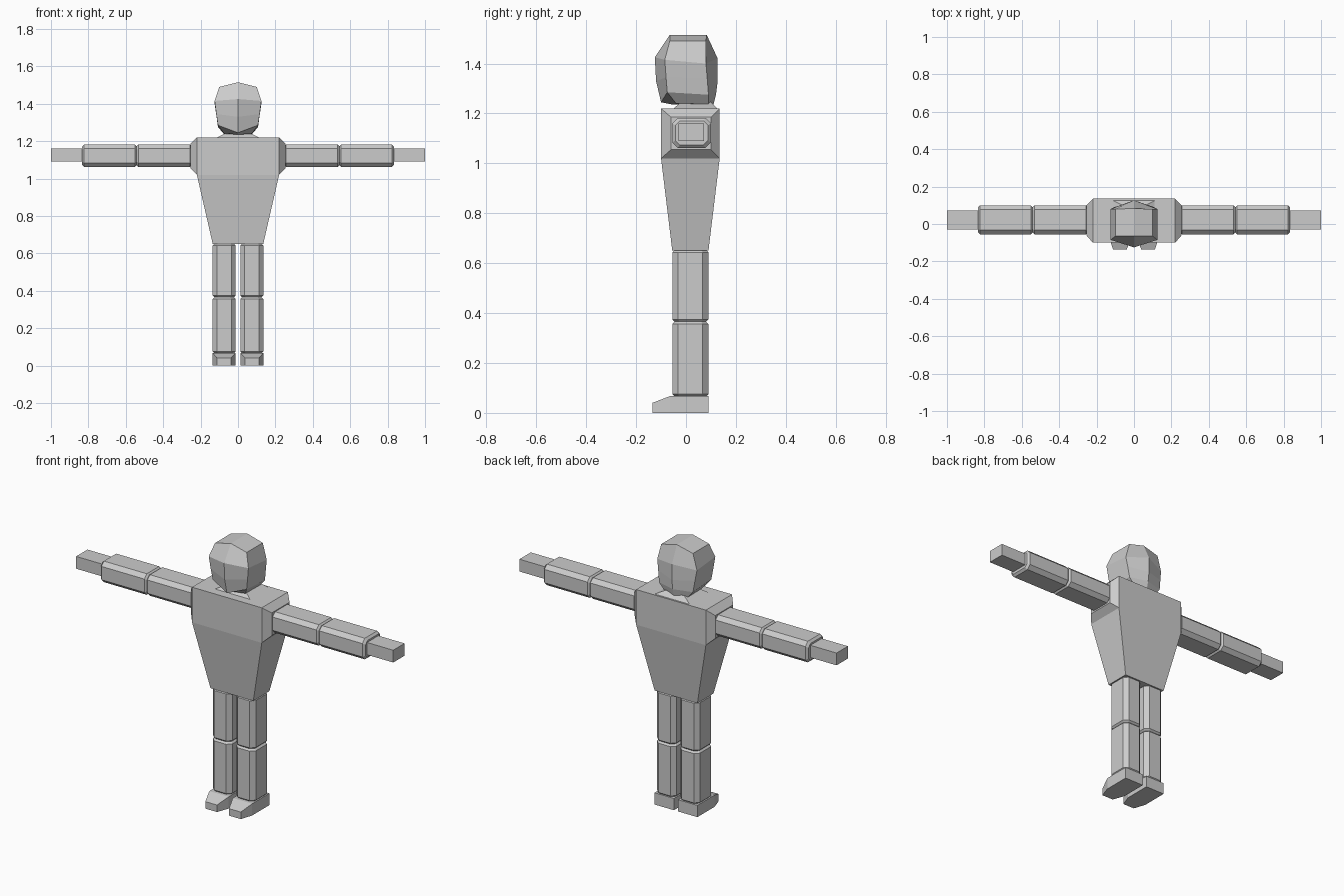
import bpy, bmesh

if "Cube" in bpy.data.objects:
    bpy.data.objects.remove(bpy.data.objects["Cube"])


def loft(name, rings, mirror=False, split_caps=False):
    """Skin a stack of equal-length rings, cap both ends, optionally mirror in x."""
    bm = bmesh.new()
    vs = [[bm.verts.new(p) for p in ring] for ring in rings]
    n = len(vs[0])
    for a, b in zip(vs, vs[1:]):
        for i in range(n):
            j = (i + 1) % n
            bm.faces.new((a[i], a[j], b[j], b[i]))
    for ring in (vs[0], vs[-1]):
        if split_caps:
            h = n // 2
            bm.faces.new(ring[:h + 1])
            bm.faces.new(ring[h:] + ring[:1])
        else:
            bm.faces.new(ring)
    bmesh.ops.recalc_face_normals(bm, faces=bm.faces[:])
    me = bpy.data.meshes.new(name)
    bm.to_mesh(me)
    bm.free()
    ob = bpy.data.objects.new(name, me)
    bpy.context.collection.objects.link(ob)
    if mirror:
        ob.modifiers.new("Mirror", 'MIRROR')
    return ob


def rect(u0, u1, v0, v1):
    return [(u0, v0), (u1, v0), (u1, v1), (u0, v1)]


def octagon(u0, u1, v0, v1, c):
    """Rectangle with chamfered corners."""
    return [(u0 + c, v0), (u1 - c, v0), (u1, v0 + c), (u1, v1 - c),
            (u1 - c, v1), (u0 + c, v1), (u0, v1 - c), (u0, v0 + c)]


def limb(name, section, start, end, axis, bevel=0.012):
    """Octagonal limb segment with bevelled ends, along x or z."""
    u0, u1, v0, v1, c = section
    big = octagon(u0, u1, v0, v1, c)
    small = octagon(u0 + bevel, u1 - bevel, v0 + bevel, v1 - bevel, c * 0.8)
    rings = []
    for t, sec in ((start, small), (start + bevel, big), (end - bevel, big), (end, small)):
        rings.append([(t, u, v) if axis == 'x' else (u, v, t) for u, v in sec])
    return loft(name, rings, mirror=True)


# Torso: tapered belly below a straight chest
loft("torso", [[(x, y, z) for x, y in rect(-w, w, y0, y1)] for w, y0, y1, z in (
    (0.135, -0.055, 0.09, 0.65), (0.22, -0.10, 0.135, 1.02), (0.22, -0.10, 0.135, 1.22))])

# Shoulder blocks, sloping in on all sides
loft("shoulder", [
    [(0.22, y, z) for y, z in rect(-0.10, 0.135, 1.02, 1.22)],
    [(0.255, y, z) for y, z in rect(-0.06, 0.10, 1.055, 1.185)]], mirror=True)

# Low neck
loft("neck", [[(x, y, z) for x, y in rect(-w, w, y0, y1)] for w, y0, y1, z in (
    (0.11, -0.05, 0.125, 1.22), (0.06, -0.02, 0.10, 1.245))])

# Head: hexagonal rings (front centre, side front, side back, back centre)
head = []
for (fy, fz), (x1, y1, z1), (x2, y2, z2), (by, bz) in (
        ((-0.05, 1.235), (0.075, -0.04, 1.24), (0.075, 0.09, 1.238), (0.11, 1.235)),
        ((-0.10, 1.245), (0.107, -0.075, 1.285), (0.107, 0.09, 1.275), (0.12, 1.275)),
        ((-0.12, 1.33), (0.116, -0.08, 1.345), (0.116, 0.085, 1.34), (0.127, 1.33)),
        ((-0.125, 1.425), (0.125, -0.085, 1.415), (0.125, 0.08, 1.40), (0.127, 1.42)),
        ((-0.065, 1.515), (0.10, -0.065, 1.49), (0.10, 0.08, 1.49), (0.083, 1.515))):
    head.append([(0, fy, fz), (x1, y1, z1), (x2, y2, z2),
                 (0, by, bz), (-x2, y2, z2), (-x1, y1, z1)])
loft("head", head, split_caps=True)

# Arms and hands
arm = (-0.055, 0.10, 1.062, 1.182, 0.022)
limb("upper_arm", arm, 0.245, 0.545, 'x')
limb("forearm", arm, 0.54, 0.835, 'x')
loft("hand", [[(x, y, z) for y, z in rect(-0.03, 0.072, 1.09, 1.16)]
              for x in (0.82, 1.0)], mirror=True)

# Legs
leg = (0.013, 0.135, -0.055, 0.09, 0.023)
limb("thigh", leg, 0.363, 0.655, 'z')
limb("shin", leg, 0.063, 0.368, 'z')

# Feet with a narrow sloping toe
loft("foot", [[(x, y, z) for x, z in rect(x0, x1, 0, h)] for y, x0, x1, h in (
    (0.09, 0.013, 0.135, 0.067), (-0.065, 0.013, 0.135, 0.067),
    (-0.135, 0.038, 0.112, 0.04))], mirror=True)
